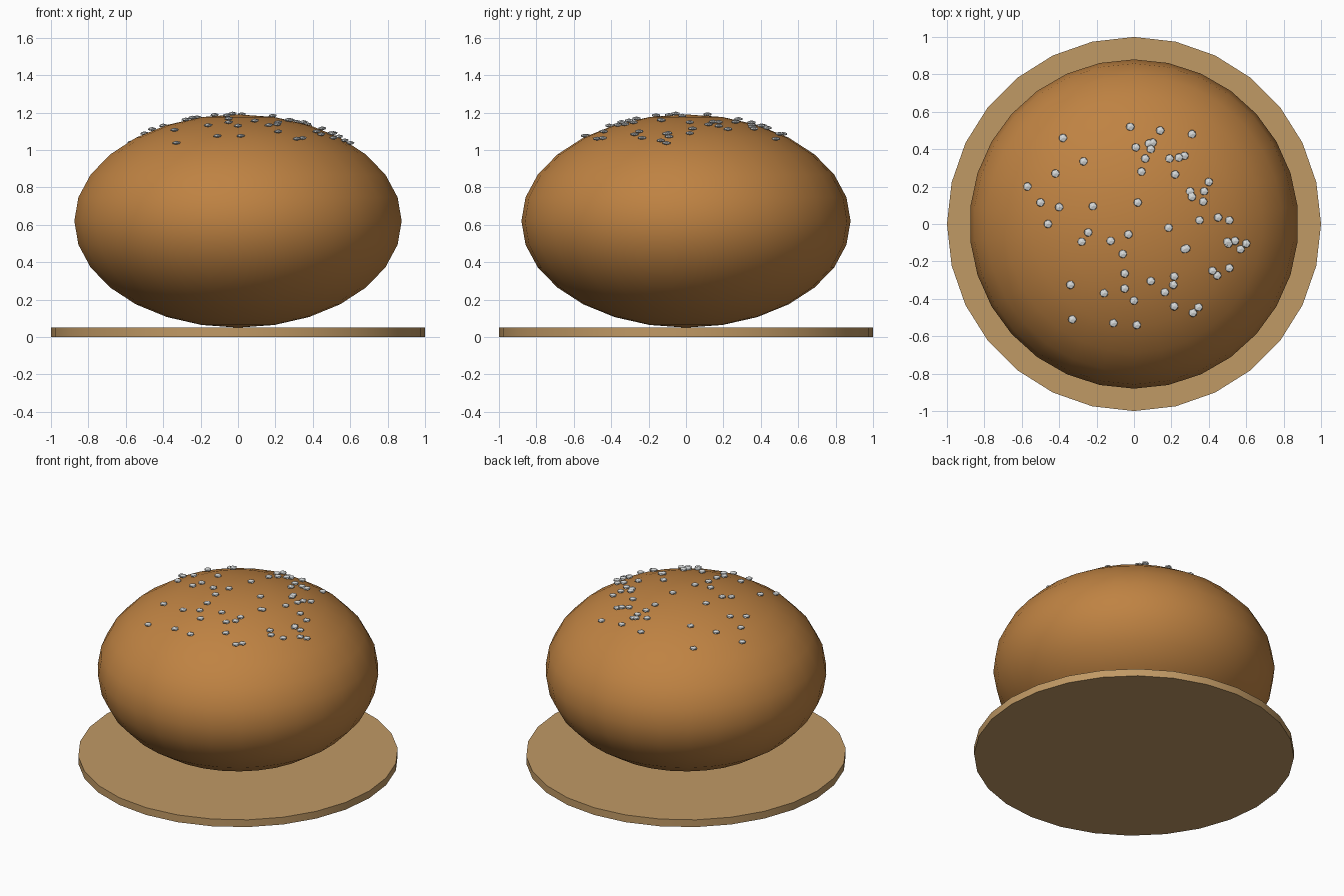
import bpy, math

if "Cube" in bpy.data.objects:
    bpy.data.objects.remove(bpy.data.objects["Cube"])


def material(name, rgb):
    m = bpy.data.materials.new(name)
    m.diffuse_color = (*rgb, 1)
    m.use_nodes = True
    m.node_tree.nodes["Principled BSDF"].inputs["Base Color"].default_value = m.diffuse_color
    return m


wood = material("light wood", (0.53, 0.32, 0.13))
crust = material("golden crust", (0.52, 0.225, 0.055))
pale = material("pale seed", (0.68, 0.70, 0.70))


def finish(name, mat):
    ob = bpy.context.object
    ob.name = name
    ob.data.materials.append(mat)
    return ob


# Round board
bpy.ops.mesh.primitive_cylinder_add(vertices=28, radius=1, depth=0.05, location=(0, 0, 0.025))
finish("board", wood)
bpy.ops.object.shade_smooth_by_angle()

# Bun: squashed sphere resting on the board
R, H, CZ = 0.88, 0.57, 0.62
bpy.ops.mesh.primitive_uv_sphere_add(segments=30, ring_count=14, radius=1, location=(0, 0, CZ))
bun = finish("bun", crust)
bun.scale = (R, R, H)
bpy.ops.object.transform_apply(location=False, rotation=False, scale=True)
bpy.ops.object.shade_smooth()

# Seeds scattered over the crown (x, y)
spots = [
    (-.02, .52), (.14, .50), (.31, .48), (-.38, .46), (.01, .41), (.08, .43), (.10, .435),
    (.09, .40), (.06, .35), (.19, .35), (.24, .355), (.27, .365), (-.27, .335), (.04, .28),
    (.22, .265), (-.42, .27), (-.57, .20), (-.50, .115), (-.40, .09), (-.22, .095),
    (.02, .115), (.30, .175), (.31, .145), (.375, .175), (.37, .12), (.40, .225),
    (.35, .02), (.45, .035), (.51, .02), (-.46, 0), (-.245, -.045), (-.28, -.095),
    (-.125, -.09), (-.03, -.055), (.185, -.02), (.50, -.095), (.505, -.105), (.54, -.09),
    (.57, -.135), (.60, -.105), (.51, -.235), (.28, -.13), (.27, -.135), (-.06, -.16),
    (-.05, -.265), (-.05, -.345), (-.34, -.325), (-.16, -.37), (0, -.41), (.09, -.305),
    (.165, -.365), (.21, -.325), (.215, -.28), (.42, -.25), (.445, -.275), (.215, -.44),
    (.315, -.475), (.345, -.445), (-.33, -.51), (-.11, -.53), (.015, -.54)]

bpy.ops.mesh.primitive_ico_sphere_add(subdivisions=1, radius=0.025)
seed = finish("seed", pale)
seed.scale = (1, 1, 0.42)
bpy.ops.object.transform_apply(location=False, rotation=False, scale=True)

for i, (x, y) in enumerate(spots):
    s = seed if i == 0 else bpy.data.objects.new("seed", seed.data)
    if i:
        bpy.context.collection.objects.link(s)
    s.location = (x, y, CZ + H * math.sqrt(1 - (x * x + y * y) / R ** 2) + 0.006)
